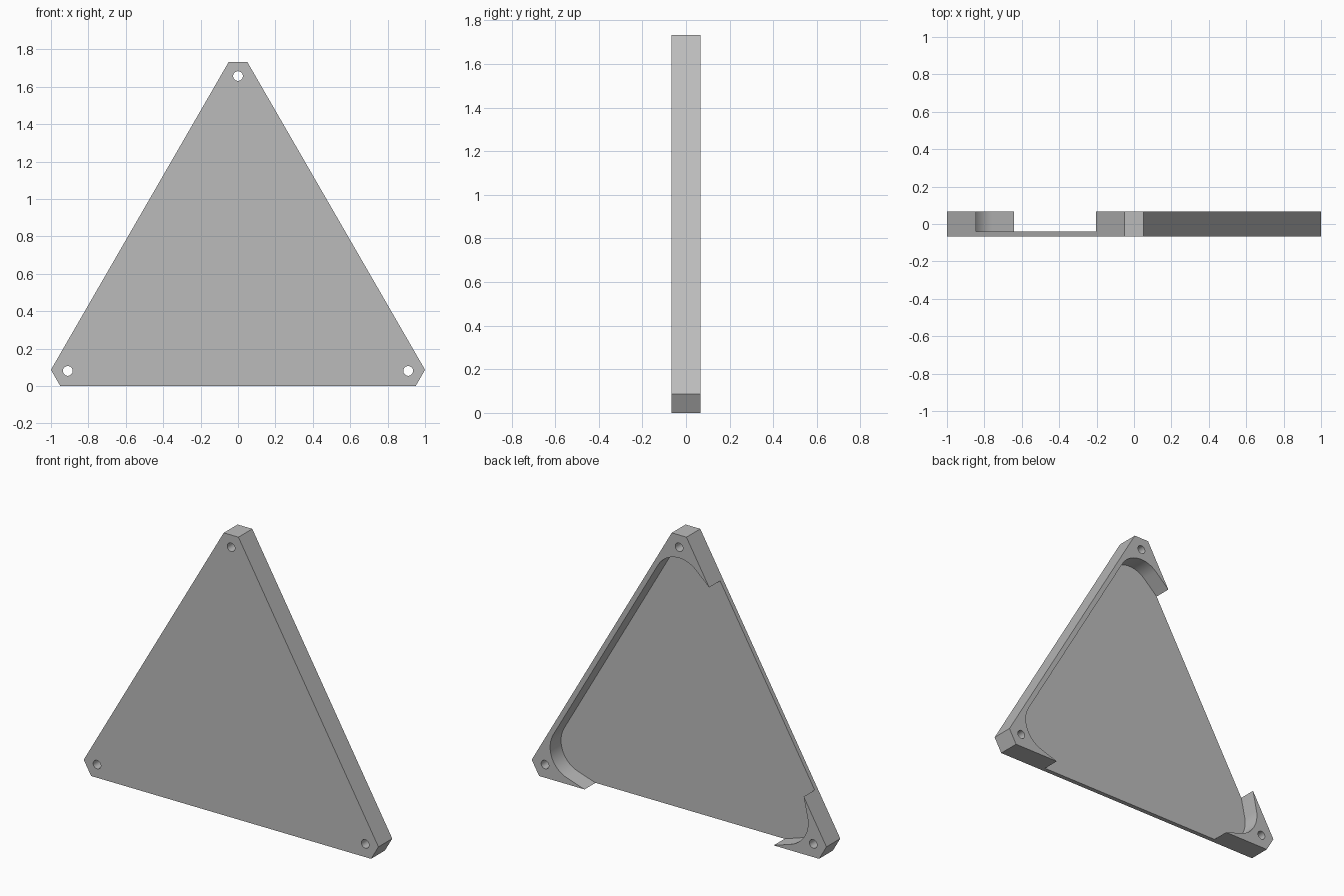
import bpy, bmesh
from math import sin, cos, radians

if "Cube" in bpy.data.objects:
    bpy.data.objects.remove(bpy.data.objects["Cube"], do_unlink=True)

CENTRE_Z = 0.606       # height of the triangle's centre
HALF = 0.067           # half thickness of the tray
FLOOR = -0.039         # inner face of the thin panel
CORNERS = (90, 210, 330)

grey = bpy.data.materials.new("light grey")
grey.use_nodes = True
grey.diffuse_color = (0.5, 0.5, 0.5, 1)
grey.node_tree.nodes["Principled BSDF"].inputs["Base Color"].default_value = (0.5, 0.5, 0.5, 1)


def at_corner(angle, u, v):
    """u runs from the centre to the corner, v runs counterclockwise."""
    a = radians(angle)
    return u * cos(a) - v * sin(a), CENTRE_Z + u * sin(a) + v * cos(a)


def prism(name, outline, y0, y1):
    bm = bmesh.new()
    face = bm.faces.new([bm.verts.new((x, y0, z)) for x, z in outline])
    out = bmesh.ops.extrude_face_region(bm, geom=[face])
    bmesh.ops.translate(bm, vec=(0, y1 - y0, 0),
                        verts=[g for g in out["geom"] if isinstance(g, bmesh.types.BMVert)])
    bmesh.ops.recalc_face_normals(bm, faces=bm.faces)
    mesh = bpy.data.meshes.new(name)
    bm.to_mesh(mesh)
    bm.free()
    mesh.materials.append(grey)
    obj = bpy.data.objects.new(name, mesh)
    bpy.context.collection.objects.link(obj)
    return obj


def cut(target, cutter):
    cutter.hide_render = True
    mod = target.modifiers.new("cut", "BOOLEAN")
    mod.operation = "DIFFERENCE"
    mod.solver = "EXACT"
    mod.object = cutter
    bpy.context.view_layer.objects.active = target
    bpy.ops.object.modifier_apply(modifier=mod.name)
    bpy.data.objects.remove(cutter, do_unlink=True)


# Triangular body with clipped corners
body = prism("triangular_tray",
             [at_corner(a, 1.126, v) for a in CORNERS for v in (-0.05, 0.05)], -HALF, HALF)

# Cavity: rounded corners, a thin wall on the left, open on the other two sides
R, ARC_U = 0.167, 0.818
OPEN, WALL = 42, 60


def cavity_corner(angle, start, end):
    points = []
    steps = 20
    for i in range(steps + 1):
        t = radians(-start + (start + end) * i / steps)
        points.append((ARC_U + R * cos(t), R * sin(t)))
    # On an open side the tangent runs on past the outer edge
    run, t = 0.2, radians(OPEN)
    tail = (ARC_U + R * cos(t) - run * sin(t), R * sin(t) + run * cos(t))
    if start == OPEN:
        points.insert(0, (tail[0], -tail[1]))
    if end == OPEN:
        points.append(tail)
    return [at_corner(angle, u, v) for u, v in points]


cavity = []
for angle, start, end in zip(CORNERS, (WALL, OPEN, OPEN), (OPEN, OPEN, WALL)):
    cavity += cavity_corner(angle, start, end)
cut(body, prism("cavity_cutter", cavity, FLOOR, 0.2))

# Screw hole through each corner
for angle in CORNERS:
    x, z = at_corner(angle, 1.051, 0)
    ring = [(x + 0.026 * cos(radians(d)), z + 0.026 * sin(radians(d))) for d in range(0, 360, 12)]
    cut(body, prism("hole_cutter", ring, -0.2, 0.2))

# Smooth the curved walls, keep the edges crisp
bpy.ops.object.select_all(action="DESELECT")
body.select_set(True)
bpy.context.view_layer.objects.active = body
bpy.ops.object.shade_smooth_by_angle(angle=radians(25))
